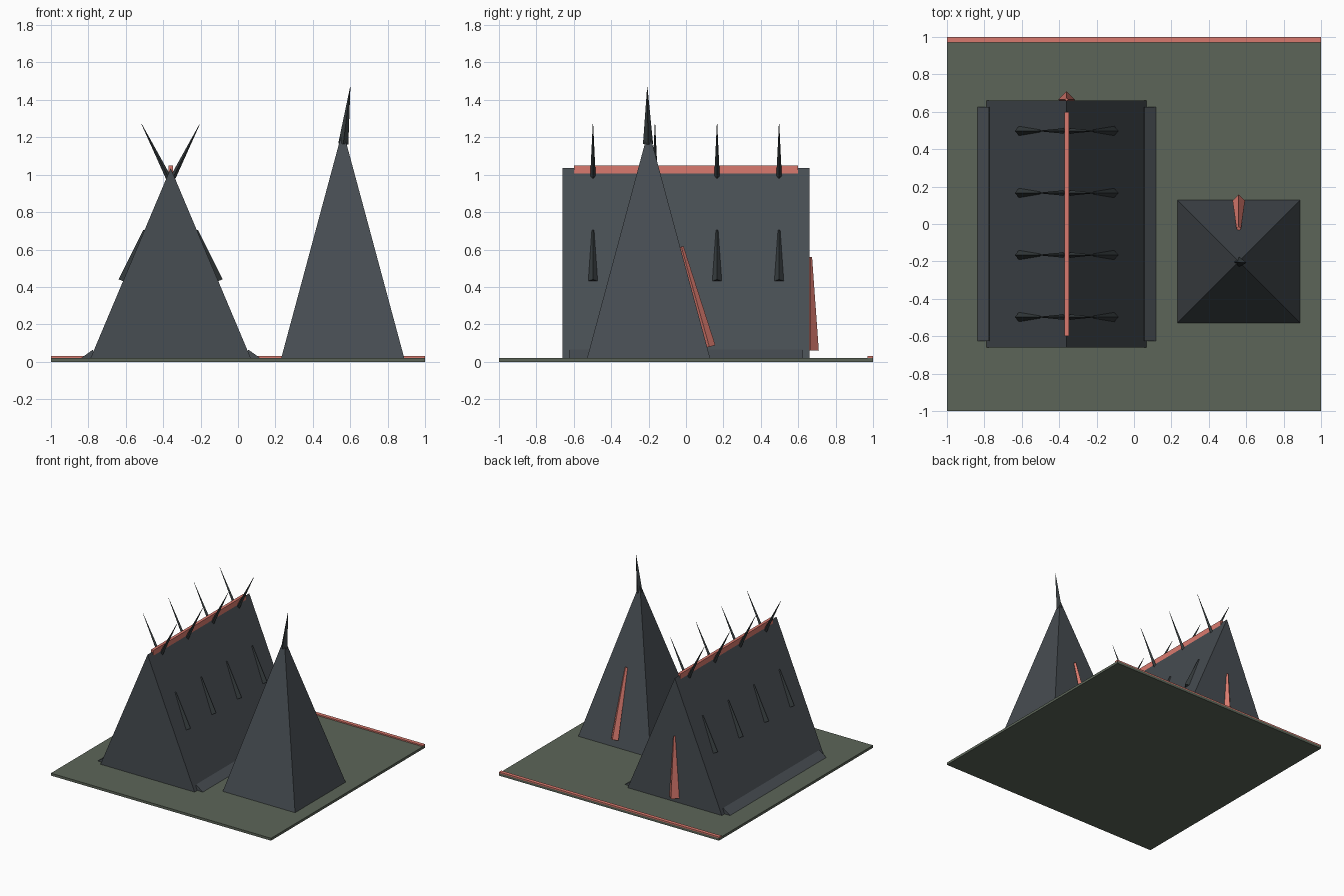
import bpy, math
from mathutils import Vector

if "Cube" in bpy.data.objects:
    bpy.data.objects.remove(bpy.data.objects["Cube"])


def material(name, rgb):
    m = bpy.data.materials.new(name)
    lin = [(c / 255 / 12.92 if c < 11 else ((c / 255 + 0.055) / 1.055) ** 2.4) for c in rgb]
    m.diffuse_color = (*lin, 1)
    m.use_nodes = True
    m.node_tree.nodes["Principled BSDF"].inputs["Base Color"].default_value = m.diffuse_color
    return m


MOSS = material("moss green", (92, 101, 88))
SLATE = material("slate grey", (71, 77, 82))
IRON = material("dark iron", (52, 58, 60))
CORAL = material("coral red", (218, 122, 110))


def mesh(name, verts, faces, mat):
    me = bpy.data.meshes.new(name)
    me.from_pydata(verts, [], faces)
    me.materials.append(mat)
    ob = bpy.data.objects.new(name, me)
    bpy.context.collection.objects.link(ob)
    return ob


def prism(name, profile, y0, y1, mat):
    """Extrude an anticlockwise (x, z) profile along y."""
    n = len(profile)
    verts = [(x, y0, z) for x, z in profile] + [(x, y1, z) for x, z in profile]
    faces = [tuple(range(n)), tuple(range(2 * n - 1, n - 1, -1))]
    faces += [(i, i + n, (i + 1) % n + n, (i + 1) % n) for i in range(n)]
    return mesh(name, verts, faces, mat)


def box(name, x0, x1, y0, y1, z0, z1, mat):
    return prism(name, [(x0, z0), (x1, z0), (x1, z1), (x0, z1)], y0, y1, mat)


def spike(name, a, b, r0, r1, mat, side=(0, 1, 0)):
    """Four-sided taper from a to b, with one corner facing the side direction."""
    a, b, u = Vector(a), Vector(b), Vector(side)
    axis = (b - a).normalized()
    u = (u - axis * u.dot(axis)).normalized()
    w = axis.cross(u)
    ring = [u, w, -u, -w]
    verts = [a + d * r0 for d in ring] + [b + d * r1 for d in ring]
    faces = [(3, 2, 1, 0), (4, 5, 6, 7)]
    faces += [(i, (i + 1) % 4, (i + 1) % 4 + 4, i + 4) for i in range(4)]
    return mesh(name, verts, faces, mat)


# Ground slab with a red strip along the back edge
box("ground_slab", -1, 1, -1, 1, 0, 0.02, MOSS)
box("back_edge_strip", -1, 1, 0.97, 1, 0.02, 0.03, CORAL)

# Long tent-shaped hall with its ridge beam
CX = -0.36
prism("hall", [(CX - 0.43, 0.015), (CX + 0.43, 0.015), (CX, 1.035)], -0.66, 0.66, SLATE)
box("ridge_beam", CX - 0.012, CX + 0.012, -0.6, 0.6, 1.0, 1.05, CORAL)
spike("hall_door_slit", (CX, 0.665, 0.06), (CX, 0.665, 0.56), 0.045, 0.009, CORAL)

for s, label in ((-1, "left"), (1, "right")):
    # Sloping foot along each eave
    foot = [(CX + s * 0.41, 0.015), (CX + s * 0.485, 0.015), (CX + s * 0.415, 0.065)]
    prism(label + "_foot", foot if s > 0 else foot[::-1], -0.625, 0.625, SLATE)
    for i in range(4):
        y = -0.4975 + i * 0.3317
        # Ridge horns and roof dormers
        spike(f"{label}_horn_{i}", (CX + s * 0.012, y, 0.985), (CX + s * 0.155, y, 1.27),
              0.015, 0.0012, IRON)
        spike(f"{label}_dormer_{i}", (CX + s * 0.252, y, 0.43), (CX + s * 0.14, y, 0.703),
              0.028, 0.006, IRON)

# Square pyramid tower
TX, TY, H = 0.56, -0.2, 0.33
base = [(TX + a * H, TY + b * H, 0.015) for a, b in ((-1, -1), (1, -1), (1, 1), (-1, 1))]
mesh("tower", base + [(TX, TY, 1.24)],
     [(3, 2, 1, 0), (0, 1, 4), (1, 2, 4), (2, 3, 4), (3, 0, 4)], SLATE)
spike("tower_spire", (0.563, -0.203, 1.165), (0.6, -0.207, 1.468), 0.027, 0.001, IRON)
spike("tower_slit", (TX, 0.125, 0.08), (TX, -0.025, 0.615), 0.033, 0.012, CORAL)
